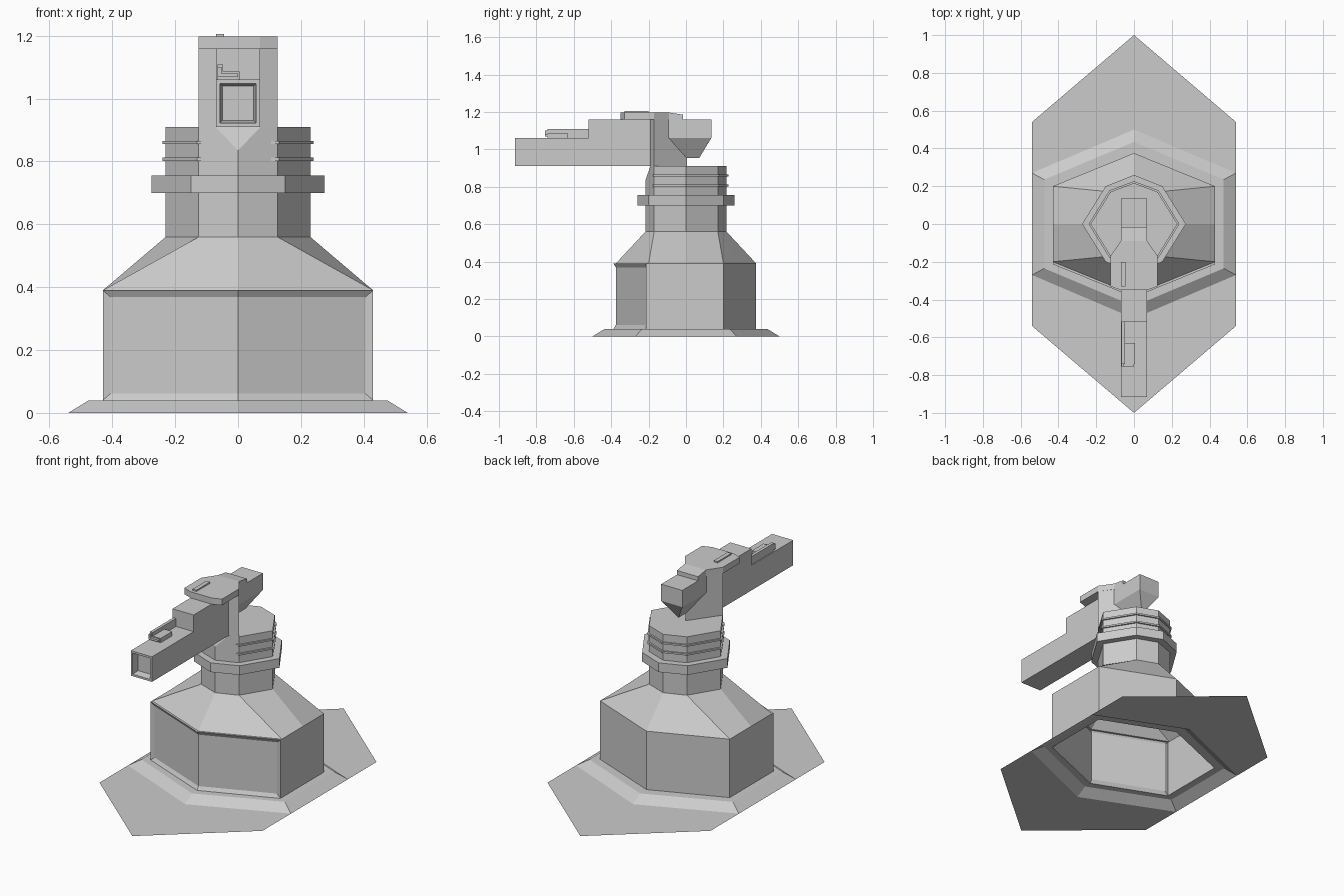
import bpy, bmesh
from mathutils import Vector

if "Cube" in bpy.data.objects:
    bpy.data.objects.remove(bpy.data.objects["Cube"])


def finish(name, bm):
    bmesh.ops.recalc_face_normals(bm, faces=bm.faces[:])
    me = bpy.data.meshes.new(name)
    bm.to_mesh(me)
    bm.free()
    ob = bpy.data.objects.new(name, me)
    bpy.context.collection.objects.link(ob)
    return ob


def mirror_pts(half):
    """Close a +x half outline that runs from front to back."""
    return half + [(-x, y) for x, y in reversed(half) if x > 1e-6]


def prism_bm(pts, z0, z1, bottom=True):
    bm = bmesh.new()
    lo = [bm.verts.new((x, y, z0)) for x, y in pts]
    hi = [bm.verts.new((x, y, z1)) for x, y in pts]
    n = len(pts)
    for i in range(n):
        j = (i + 1) % n
        bm.faces.new((lo[i], lo[j], hi[j], hi[i]))
    bm.faces.new(hi)
    if bottom:
        bm.faces.new(lo[::-1])
    return bm


def prism(name, pts, z0, z1):
    return finish(name, prism_bm(pts, z0, z1))


def box(name, x0, x1, y0, y1, z0, z1):
    return prism(name, [(x0, y0), (x1, y0), (x1, y1), (x0, y1)], z0, z1)


def hull(name, pts):
    bm = bmesh.new()
    for p in pts:
        bm.verts.new(p)
    bmesh.ops.convex_hull(bm, input=bm.verts[:])
    bmesh.ops.dissolve_limit(bm, angle_limit=0.01, verts=bm.verts[:], edges=bm.edges[:])
    return finish(name, bm)


def octagon(tip, mx, my, side):
    return mirror_pts([(0, -tip), (mx, -my), (side, 0), (mx, my), (0, tip)])


def hexagon(tip, cx, cy, front=0.0):
    """Pointed hexagon with extra mid-edge points; front pushes the -y faces out."""
    mx, my = cx * 0.49, tip + (cy - tip) * 0.49
    return mirror_pts([(0, -tip - front), (mx, -my - front), (cx, -cy - front), (cx, 0),
                       (cx, cy), (mx, my), (0, tip)])


# Ground plate: two pointed flat wings around the plinth
for s, name in ((1, "ground_plate_back"), (-1, "ground_plate_front")):
    bm = bmesh.new()
    outline = [(0, 1), (.54, .54), (.54, .27), (0, .5), (-.54, .27), (-.54, .54)]
    f = bm.faces.new([bm.verts.new((x, s * y, 0)) for x, y in outline])
    bm.normal_update()
    if f.normal.z < 0:
        f.normal_flip()
    me = bpy.data.meshes.new(name)
    bm.to_mesh(me)
    bm.free()
    bpy.context.collection.objects.link(bpy.data.objects.new(name, me))

# Plinth, hexagonal body and shoulder as one open shell
NECK = octagon(.217, .125, .17, .23)
bm = bmesh.new()
levels = [(hexagon(.5, .54, .27), 0), (hexagon(.435, .475, .235), .04),
          (hexagon(.375, .43, .2, .013), .04), (hexagon(.375, .43, .2, .013), .39),
          (hexagon(.375, .43, .2), .39)]
rings = [[bm.verts.new((x, y, z)) for x, y in pts] for pts, z in levels]
front_faces = []
for k in range(4):
    a, b = rings[k], rings[k + 1]
    for i in range(12):
        j = (i + 1) % 12
        f = bm.faces.new((a[i], a[j], b[j], b[i]))
        if k == 2 and i in (0, 1, 10, 11):
            front_faces.append(f)
base = rings[-1]
top = [bm.verts.new((x, y, .56)) for x, y in NECK]
match = [0, 1, 1, 2, 3, 3, 4, 5, 5, 6, 7, 7]   # neck point above each shoulder point
for i in range(12):
    j = (i + 1) % 12
    p, q = top[match[i]], top[match[j]]
    bm.faces.new((base[i], base[j], p) if p is q else (base[i], base[j], q, p))
bm.normal_update()
bmesh.ops.remove_doubles(bm, verts=bm.verts[:], dist=1e-5)
bmesh.ops.inset_region(bm, faces=[f for f in front_faces if f.is_valid],
                       thickness=.021, depth=-.012, use_even_offset=True)
finish("body_shell", bm)

# Neck with its front corner chamfered at the top
bm = prism_bm(NECK, .56, .91, bottom=False)
cut = bmesh.ops.bisect_plane(bm, geom=bm.verts[:] + bm.edges[:] + bm.faces[:],
                             plane_co=(0, -.217, .835), plane_no=(0, -.075, .027),
                             clear_outer=True)
edges = [e for e in cut["geom_cut"] if isinstance(e, bmesh.types.BMEdge)]
bmesh.ops.holes_fill(bm, edges=edges, sides=0)
finish("neck", bm)

# Neck collar and the two thin bands, which skip the front
prism("neck_collar", octagon(.26, .15, .2, .275), .70, .755)
for i, z in enumerate((.802, .855)):
    band = [(x * 1.045, y * 1.045) for x, y in NECK[1:]]
    prism(f"neck_band_{i + 1}", band, z, z + .01)

# Turret column and head plate
prism("turret_column", mirror_pts([(.07, -.19), (.125, -.17), (0, .005)]), .91, 1.16)
prism("head_plate", mirror_pts([(.07, -.35), (.125, -.33), (.125, -.17), (.07, -.09)]), 1.16, 1.197)
box("head_plate_strip", -.07, -.045, -.33, -.2, 1.19, 1.205)
hull("head_rear_step", [(x, y, z) for x in (-.07, .07)
                        for y, z in ((-.09, 1.15), (-.09, 1.197), (-.015, 1.185), (-.015, 1.15))])

# Rear counterweight with a wedge below
box("counterweight", -.07, .07, -.12, .135, 1.06, 1.16)
hull("counterweight_wedge", [(x, y, 1.06) for x in (-.07, .07) for y in (-.09, .135)]
     + [(0, 0, .953), (0, .07, .953)])

# Gun: stepped side profile with a hollow square muzzle
side = [(-.915, .91), (-.15, .91), (-.15, 1.16), (-.52, 1.16), (-.52, 1.06), (-.915, 1.06)]
bm = bmesh.new()
f = bm.faces.new([bm.verts.new((-.07, y, z)) for y, z in side])
ext = bmesh.ops.extrude_face_region(bm, geom=[f])
bmesh.ops.translate(bm, vec=Vector((.14, 0, 0)),
                    verts=[v for v in ext["geom"] if isinstance(v, bmesh.types.BMVert)])
bmesh.ops.recalc_face_normals(bm, faces=bm.faces[:])
muzzle = min(bm.faces, key=lambda f: f.calc_center_median().y)
bmesh.ops.inset_region(bm, faces=[muzzle], thickness=.017)
bmesh.ops.inset_region(bm, faces=[muzzle], thickness=.012, depth=-.04)
finish("gun_barrel", bm)

# Sight bracket on the barrel
box("sight_rail", -.065, -.047, -.74, -.52, 1.055, 1.108)
box("sight_plate", -.065, .005, -.74, -.63, 1.055, 1.086)
box("sight_lip_upright", -.065, -.053, -.755, -.735, 1.068, 1.1)
box("sight_lip_foot", -.065, .0, -.755, -.735, 1.068, 1.08)
